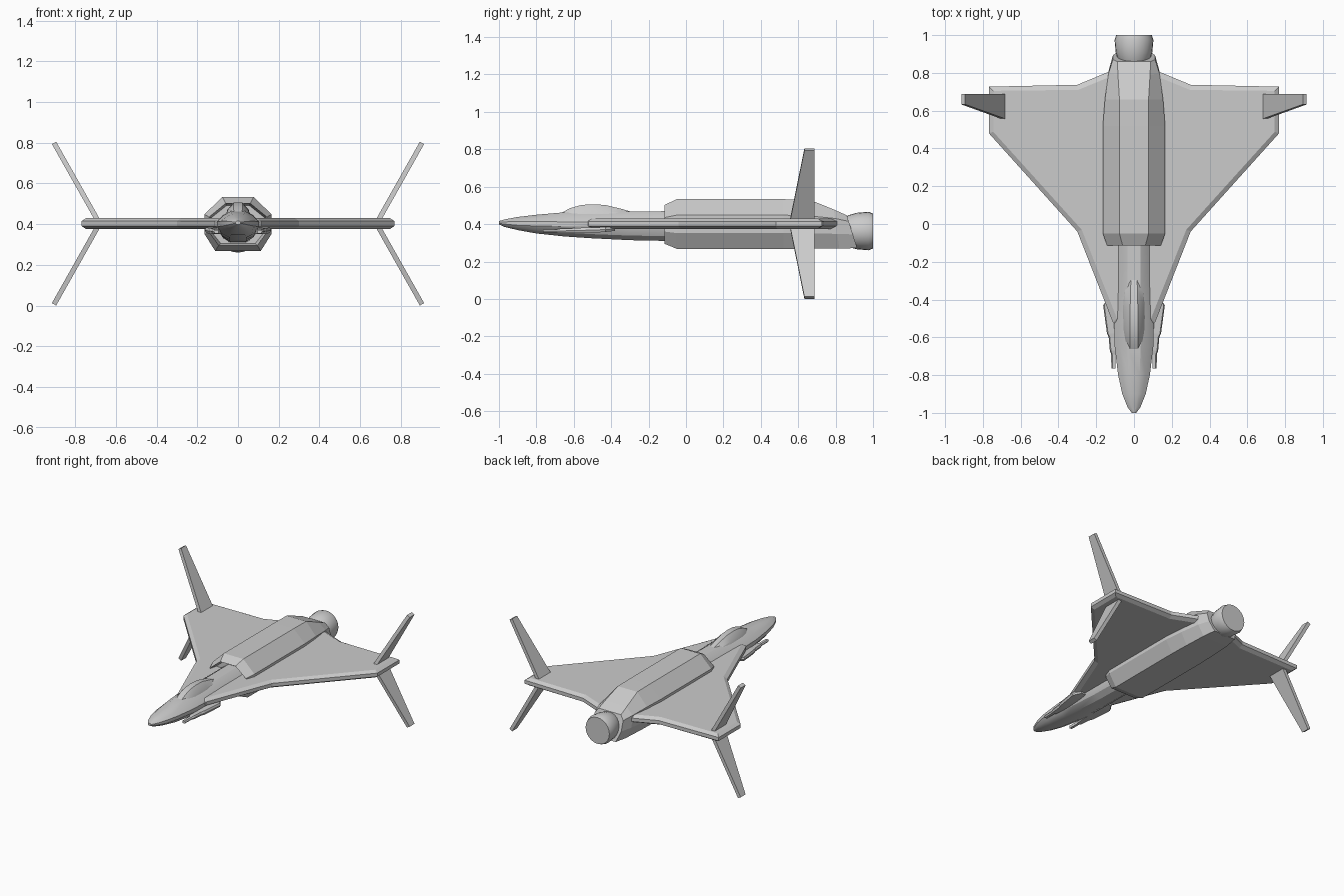
import bpy, bmesh
from math import sin, cos, pi


def loft(name, rings, smooth=False):
    """Skin a list of equal-length point rings and cap both ends."""
    bm = bmesh.new()
    rows = [[bm.verts.new(p) for p in ring] for ring in rings]
    n = len(rows[0])
    for a, b in zip(rows, rows[1:]):
        for i in range(n):
            j = (i + 1) % n
            bm.faces.new((a[i], a[j], b[j], b[i]))
    bm.faces.new(rows[0])
    bm.faces.new(rows[-1])
    bmesh.ops.recalc_face_normals(bm, faces=bm.faces)
    mesh = bpy.data.meshes.new(name)
    bm.to_mesh(mesh)
    bm.free()
    ob = bpy.data.objects.new(name, mesh)
    bpy.context.collection.objects.link(ob)
    if smooth:
        bpy.ops.object.select_all(action='DESELECT')
        bpy.context.view_layer.objects.active = ob
        ob.select_set(True)
        bpy.ops.object.shade_smooth_by_angle(angle=0.5)
    return ob


def sym(half):
    """Complete a right-hand half ring with its mirror image in x."""
    return half + [(-x, y, z) for x, y, z in reversed(half)]


# Slim nose fuselage: y, half width, bottom, waist, top
def nose_ring(y, w, b, m, t):
    h = min(0.012, (t - b) * 0.15)
    return sym([(0.4 * w, y, b), (0.78 * w, y, b + 0.3 * (m - b)), (w, y, m - h),
                (w, y, m + h), (0.72 * w, y, m + 0.65 * (t - m)), (0.35 * w, y, t)])


loft("nose_fuselage", [nose_ring(*s) for s in [
    (-1.0, 0.012, 0.398, 0.407, 0.416), (-0.97, 0.034, 0.385, 0.406, 0.425),
    (-0.9, 0.062, 0.368, 0.404, 0.438), (-0.8, 0.084, 0.35, 0.402, 0.45),
    (-0.65, 0.102, 0.334, 0.4, 0.463), (-0.5, 0.106, 0.324, 0.398, 0.466),
    (-0.3, 0.1, 0.314, 0.396, 0.467), (0.0, 0.098, 0.308, 0.396, 0.47)]], True)

# Canopy: y, base half width, ridge half width, ridge height
loft("canopy", [sym([(w, y, 0.435), (0.85 * w, y, 0.435 + 0.5 * (t - 0.435)), (r, y, t)])
                for y, w, r, t in [
    (-0.67, 0.035, 0.02, 0.458), (-0.62, 0.052, 0.022, 0.485),
    (-0.56, 0.06, 0.022, 0.502), (-0.5, 0.062, 0.021, 0.506),
    (-0.43, 0.062, 0.02, 0.502), (-0.34, 0.055, 0.018, 0.48),
    (-0.28, 0.045, 0.015, 0.462)]], True)


# Main engine body: octagonal, y of top and bottom differ at the slanted tail
def body_ring(yt, yb, w, tw, bw, zb, zl, zu, zt):
    y = lambda z: yt + (yb - yt) * (zt - z) / (zt - zb)
    return sym([(bw, y(zb), zb), (w, y(zl), zl), (w, y(zu), zu), (tw, y(zt), zt)])


loft("engine_body", [body_ring(*s) for s in [
    (-0.06, -0.06, 0.13, 0.055, 0.085, 0.305, 0.362, 0.432, 0.492),
    (-0.115, -0.115, 0.142, 0.06, 0.095, 0.295, 0.36, 0.435, 0.502),
    (-0.05, -0.05, 0.165, 0.077, 0.112, 0.268, 0.352, 0.448, 0.533),
    (0.52, 0.52, 0.165, 0.077, 0.112, 0.268, 0.352, 0.448, 0.533),
    (0.66, 0.66, 0.154, 0.077, 0.108, 0.268, 0.35, 0.444, 0.531),
    (0.79, 0.82, 0.135, 0.085, 0.1, 0.269, 0.348, 0.43, 0.478),
    (0.86, 0.915, 0.112, 0.088, 0.085, 0.272, 0.345, 0.415, 0.447)]])

# Exhaust nozzle
loft("nozzle", [[(r * cos(2 * pi * i / 24), y, 0.363 + r * sin(2 * pi * i / 24))
                 for i in range(24)]
                for y, r in [(0.84, 0.07), (0.87, 0.085), (0.91, 0.097),
                             (0.975, 0.103), (1.0, 0.094)]], True)

# Cranked delta wing with bevelled rim
rim = [(0.09, -0.53), (0.112, -0.52), (0.3, -0.04), (0.768, 0.48),
       (0.768, 0.727), (0.3, 0.737), (0.1, 0.82)]
flat = [(0.07, -0.51), (0.09, -0.5), (0.277, -0.03), (0.745, 0.488),
        (0.745, 0.705), (0.296, 0.71), (0.1, 0.79)]
loft("delta_wing", [sym([(x, y, z) for x, y in outline]) for outline, z in
                    [(flat, 0.375), (rim, 0.39), (rim, 0.415), (flat, 0.43)]])

# Four splayed wingtip fins
MID = 0.4025


def fin_ring(x, h, y0, y1, sx, sz):
    dx, dz = 0.0105, -0.006
    return [(sx * (x + s * dx), y, MID + sz * (h + s * dz))
            for s, y in [(-1, y0), (1, y0), (1, y1), (-1, y1)]]


for sx, side in ((1, "right"), (-1, "left")):
    for sz, level in ((1, "upper"), (-1, "lower")):
        loft(f"{level}_fin_{side}", [fin_ring(0.687, 0.012, 0.555, 0.688, sx, sz),
                                     fin_ring(0.904, 0.3965, 0.633, 0.688, sx, sz)])

    # Slim cannon pod beside the nose: y, inner x, outer x, bottom, top
    loft(f"cannon_pod_{side}", [
        [(sx * a, y, b), (sx * (c - 0.006), y, b), (sx * c, y, (b + t) / 2),
         (sx * (c - 0.006), y, t), (sx * a, y, t)]
        for y, a, c, b, t in [
            (-0.765, 0.097, 0.12, 0.354, 0.372), (-0.69, 0.097, 0.121, 0.354, 0.372),
            (-0.67, 0.09, 0.128, 0.352, 0.376), (-0.6, 0.085, 0.134, 0.352, 0.378),
            (-0.58, 0.085, 0.143, 0.352, 0.38), (-0.5, 0.085, 0.154, 0.354, 0.382),
            (-0.43, 0.085, 0.163, 0.358, 0.384), (-0.38, 0.085, 0.13, 0.364, 0.384)]])
